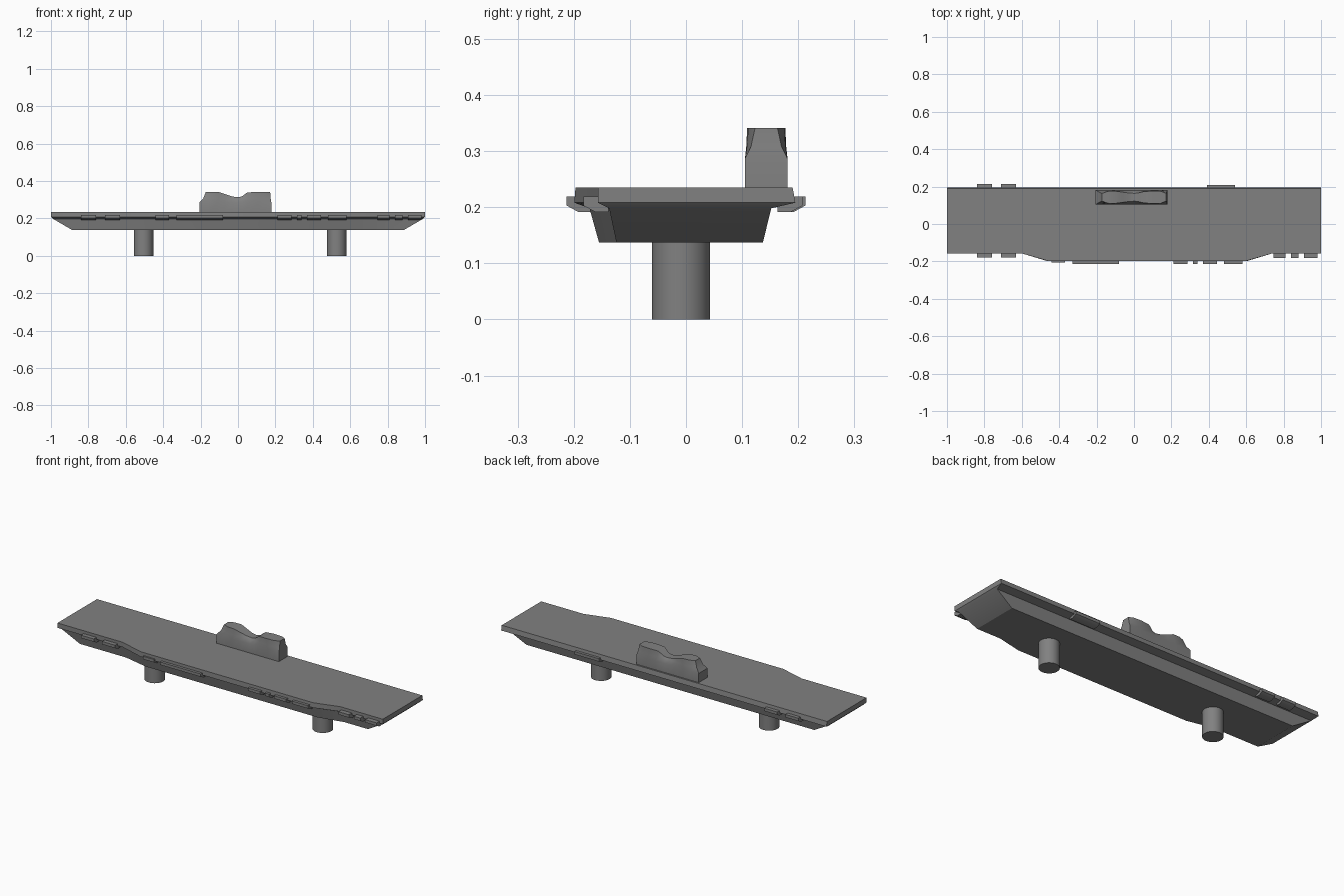
import bpy, bmesh, math

if "Cube" in bpy.data.objects:
    bpy.data.objects.remove(bpy.data.objects["Cube"])

grey = bpy.data.materials.new("warship grey")
grey.diffuse_color = (0.22, 0.22, 0.22, 1)
grey.use_nodes = True
grey.node_tree.nodes["Principled BSDF"].inputs["Base Color"].default_value = grey.diffuse_color


def finish(bm, name, angle=30):
    bmesh.ops.recalc_face_normals(bm, faces=bm.faces)
    me = bpy.data.meshes.new(name)
    bm.to_mesh(me)
    bm.free()
    ob = bpy.data.objects.new(name, me)
    bpy.context.collection.objects.link(ob)
    me.materials.append(grey)
    bpy.ops.object.select_all(action='DESELECT')
    ob.select_set(True)
    bpy.context.view_layer.objects.active = ob
    bpy.ops.object.shade_smooth_by_angle(angle=math.radians(angle))
    return ob


def loft(bm, rings):
    """Skin closed rings of equal point count; returns the vertex rings."""
    vs = [[bm.verts.new(p) for p in r] for r in rings]
    n = len(vs[0])
    for a, b in zip(vs, vs[1:]):
        for i in range(n):
            j = (i + 1) % n
            bm.faces.new((a[i], a[j], b[j], b[i]))
    return vs


# Hull and flight deck: one outline, pulled in towards the keel
def outline(end, end_y, mid_y, back_y, z):
    return [(-end, end_y, z), (-.60, end_y, z), (-.46, mid_y, z),
            (.60, mid_y, z), (.74, end_y, z), (end, end_y, z),
            (end, back_y, z), (-end, back_y, z)]


bm = bmesh.new()
v = loft(bm, [outline(1.0, -.157, -.197, .190, .235),
              outline(1.0, -.157, -.199, .195, .208),
              outline(.99, -.137, -.172, .152, .198),
              outline(.885, -.124, -.155, .137, .137)])
bm.faces.new(v[0])
bm.faces.new(v[-1])
finish(bm, "hull_and_deck")


# Small side platforms: prisms along x with a sloped underside
def platform(name, x0, x1, y_out):
    s = 1 if y_out > 0 else -1
    prof = [(y_out - s * .045, .219), (y_out, .219), (y_out, .203),
            (y_out - s * .022, .191), (y_out - s * .045, .191)]
    bm = bmesh.new()
    v = loft(bm, [[(x, y, z) for y, z in prof] for x in (x0, x1)])
    bm.faces.new(v[0])
    bm.faces.new(v[1])
    finish(bm, name)


for x0, x1, y in [(-.84, -.76, -.18), (-.71, -.63, -.18), (-.44, -.37, -.207),
                  (-.33, -.08, -.213), (.21, .285, -.213), (.315, .34, -.213),
                  (.37, .445, -.213), (.48, .58, -.213), (.745, .81, -.183),
                  (.84, .88, -.183), (.91, .98, -.183),
                  (-.84, -.76, .213), (-.71, -.63, .213), (.39, .54, .208)]:
    platform("side_platform", x0, x1, y)

# Command tower: straight base, melting into a two-lobed top with a dip
# columns: base x, top x, top half width, top height
cols = [(-.205, -.172, .020, .341), (-.16, -.14, .032, .341),
        (-.11, -.10, .033, .340), (-.07, -.065, .028, .328),
        (-.03, -.03, .023, .317), (0, 0, .021, .313),
        (.025, .02, .022, .317), (.06, .05, .030, .339),
        (.11, .10, .034, .341), (.15, .145, .032, .341),
        (.178, .172, .020, .341)]
YC = .143


def tower_ring(t, z=None):
    """t=0 gives the rectangular base, t=1 the lobed top."""
    pts = [(b + (x - b) * t, .038 + (w - .038) * t, h if z is None else z)
           for b, x, w, h in cols]
    return ([(x, YC - w, z2) for x, w, z2 in pts] +
            [(x, YC + w, z2) for x, w, z2 in reversed(pts)])


bm = bmesh.new()
v = loft(bm, [tower_ring(0, .230), tower_ring(0, .286),
              tower_ring(.6, .308), tower_ring(1)])
n = len(v[0])
for i in range(n // 2 - 1):
    bm.faces.new((v[-1][i], v[-1][i + 1], v[-1][n - 2 - i], v[-1][n - 1 - i]))
bm.faces.new(v[0])
finish(bm, "command_tower", 40)

# Two round pegs that carry the ship
for name, x in (("left_peg", -.505), ("right_peg", .528)):
    bm = bmesh.new()
    ring = [(x + .052 * math.cos(a), -.009 + .052 * math.sin(a))
            for a in (2 * math.pi * i / 32 for i in range(32))]
    v = loft(bm, [[(px, py, z) for px, py in ring] for z in (0, .14)])
    bm.faces.new(v[0])
    bm.faces.new(v[1])
    finish(bm, name)
